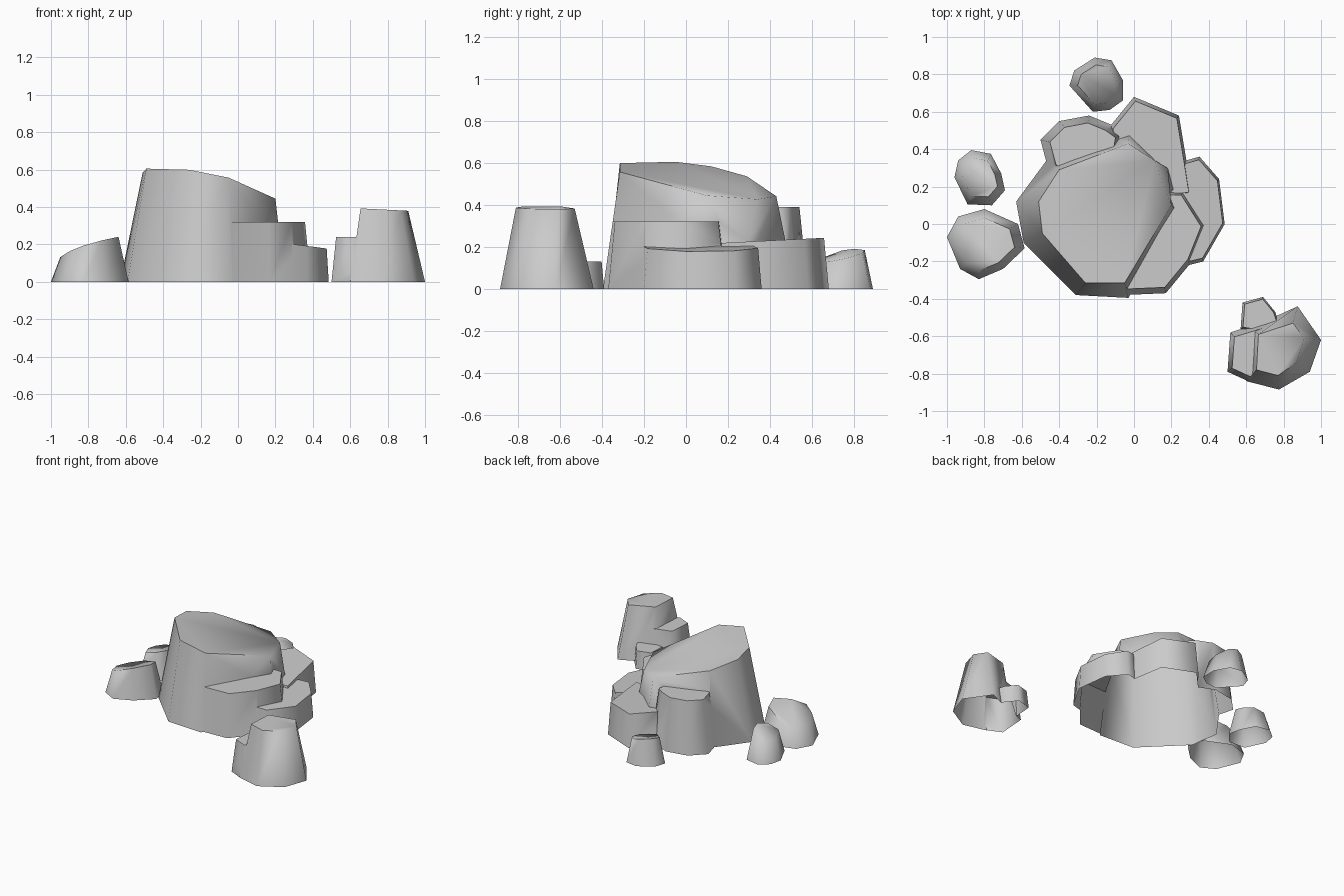
import bpy
import bmesh
import math
from mathutils import Vector

cube = bpy.data.objects.get("Cube")
if cube:
    bpy.data.objects.remove(cube, do_unlink=True)

# One plain stone colour
stone = bpy.data.materials.new("stone_grey")
stone.use_nodes = True
stone.diffuse_color = (0.6, 0.6, 0.6, 1)
stone.node_tree.nodes["Principled BSDF"].inputs["Base Color"].default_value = (0.6, 0.6, 0.6, 1)


def block(name, base, height, slope=(0, 0), taper=0.15, top=None):
    """Closed tapered block; its sloped top has the given height at its centre."""
    base = [Vector(p) for p in base]
    centre = sum(base, Vector((0, 0))) / len(base)
    if top is None:
        top = [p.lerp(centre, taper) for p in base]
    else:
        top = [Vector(p) for p in top]
    bm = bmesh.new()
    low = [bm.verts.new((p.x, p.y, 0)) for p in base]
    high = [bm.verts.new((p.x, p.y, height + (p - centre).dot(Vector(slope)))) for p in top]
    count = len(base)
    bm.faces.new(low[::-1])
    bm.faces.new(high)
    for i in range(count):
        j = (i + 1) % count
        bm.faces.new((low[i], low[j], high[j], high[i]))
    mesh = bpy.data.meshes.new(name)
    bm.to_mesh(mesh)
    bm.free()
    obj = bpy.data.objects.new(name, mesh)
    bpy.context.collection.objects.link(obj)
    return obj


def finish(body, lumps=()):
    """Join the lumps to the body, open the underside and shade it smooth."""
    for lump in lumps:
        union = body.modifiers.new("join", "BOOLEAN")
        union.operation = "UNION"
        union.solver = "EXACT"
        union.object = lump
    graph = bpy.context.evaluated_depsgraph_get()
    joined = bpy.data.meshes.new_from_object(body.evaluated_get(graph))
    body.modifiers.clear()
    body.data = joined
    for lump in lumps:
        bpy.data.objects.remove(lump, do_unlink=True)

    bm = bmesh.new()
    bm.from_mesh(joined)
    bmesh.ops.remove_doubles(bm, verts=bm.verts, dist=0.003)
    under = [f for f in bm.faces if all(v.co.z < 0.001 for v in f.verts)]
    bmesh.ops.delete(bm, geom=under, context="FACES")
    bm.to_mesh(joined)
    bm.free()
    joined.materials.clear()
    joined.materials.append(stone)
    bpy.ops.object.select_all(action="DESELECT")
    body.select_set(True)
    bpy.context.view_layer.objects.active = body
    bpy.ops.object.shade_smooth_by_angle(angle=math.radians(75))


# Large boulder with a sloping top and four stepped ledges
boulder = block(
    "large_boulder",
    [(-.63, .12), (-.59, -.1), (-.31, -.38), (-.03, -.395),
     (.25, .05), (.26, .25), (-.02, .52), (-.46, .35)],
    .53, (-.2, -.15),
    top=[(-.51, .12), (-.49, -.05), (-.26, -.315), (-.05, -.315),
         (.2, .1), (.11, .34), (-.03, .43), (-.4, .29)])
front_ledge = block(
    "front_ledge",
    [(-.2, -.2), (-.06, -.38), (.17, -.37), (.31, -.2), (.39, 0), (.27, .19), (0, .2)],
    .32, taper=.12)
back_right_ledge = block(
    "back_right_ledge",
    [(-.1, .1), (.31, .15), (.28, .34), (.24, .58), (0, .68), (-.13, .52)],
    .23, (0, .05), taper=.08)
back_left_ledge = block(
    "back_left_ledge",
    [(-.1, .2), (-.05, .48), (-.12, .53), (-.24, .58), (-.4, .55), (-.5, .45), (-.46, .3), (-.3, .1)],
    .39, taper=.22)
side_ledge = block(
    "side_ledge",
    [(.1, -.1), (.29, -.22), (.37, -.2), (.485, 0), (.455, .24), (.35, .36), (.28, .34), (.1, .25)],
    .2, (-.13, 0), taper=.06)
finish(boulder, [front_ledge, back_right_ledge, back_left_ledge, side_ledge])

# Tall detached stone with two low shoulders
tall_stone = block(
    "tall_stone",
    [(.6, -.84), (.775, -.885), (.94, -.79), (1, -.62), (.875, -.44), (.62, -.55)],
    .385, (-.05, 0),
    top=[(.655, -.78), (.77, -.81), (.87, -.74), (.91, -.61), (.85, -.53), (.665, -.59)])
left_shoulder = block(
    "left_shoulder",
    [(.5, -.79), (.62, -.845), (.78, -.75), (.7, -.52), (.515, -.58)],
    .24, taper=.2)
back_shoulder = block(
    "back_shoulder",
    [(.57, -.56), (.8, -.6), (.755, -.47), (.69, -.39), (.58, -.42)],
    .13, taper=.12)
finish(tall_stone, [left_shoulder, back_shoulder])

# Three small loose stones with slanted tops
finish(block(
    "small_back_stone",
    [(-.345, .74), (-.22, .6), (-.13, .61), (-.06, .66),
     (-.06, .77), (-.12, .875), (-.21, .89), (-.32, .82)],
    .16, (-.2, .2), taper=.27))
finish(block(
    "small_side_stone",
    [(-.96, .25), (-.89, .105), (-.76, .1), (-.69, .18),
     (-.71, .27), (-.765, .375), (-.87, .395), (-.94, .34)],
    .17, (.25, -.1), taper=.3))
finish(block(
    "low_side_stone",
    [(-1, -.07), (-.93, -.24), (-.83, -.295), (-.7, -.24),
     (-.585, -.13), (-.62, 0), (-.8, .08), (-.94, .04)],
    .185, (.33, -.12), taper=.25))
